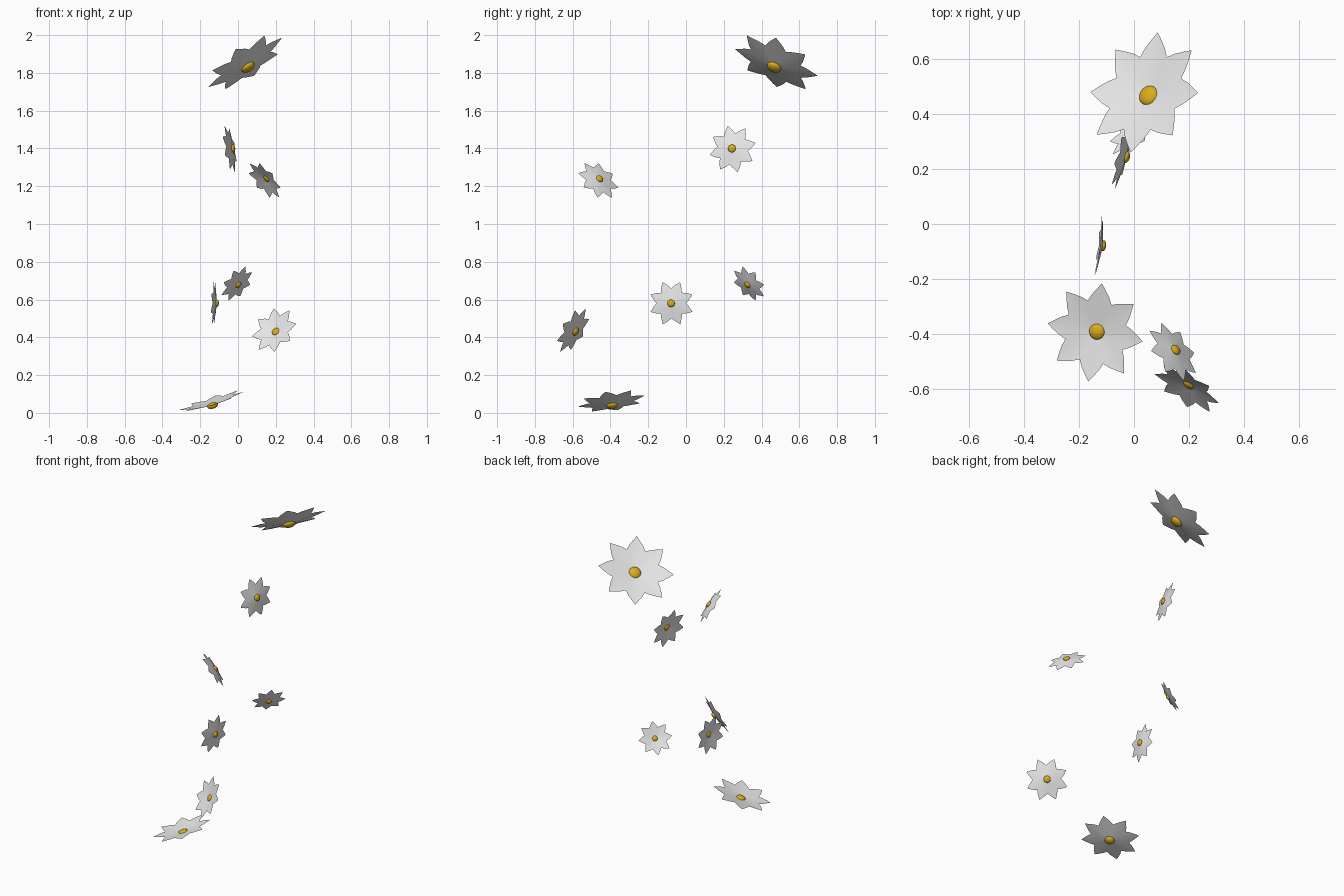
import bpy, bmesh, math
from mathutils import Vector, Matrix

if "Cube" in bpy.data.objects:
    bpy.data.objects.remove(bpy.data.objects["Cube"])


def material(name, rgb):
    m = bpy.data.materials.new(name)
    m.diffuse_color = (*rgb, 1)
    m.use_nodes = True
    m.node_tree.nodes["Principled BSDF"].inputs["Base Color"].default_value = m.diffuse_color
    return m


white = material("petal white", (0.80, 0.80, 0.80))
gold = material("golden yellow", (0.70, 0.42, 0.012))

PETALS = 8
# petal outline for a flower of radius 1: distance from centre, half width
OUTLINE = [(0.06, 0.03), (0.22, 0.10), (0.40, 0.18), (0.60, 0.25),
           (0.74, 0.185), (0.88, 0.09), (1.0, 0.0)]
CUP = 0.14       # how far the petal tips rise
FOLD = 0.02      # how far the petal edges rise over the midrib


def finish(bm, name, mat, matrix):
    me = bpy.data.meshes.new(name)
    bm.to_mesh(me)
    bm.free()
    me.materials.append(mat)
    me.transform(matrix)
    for p in me.polygons:
        p.use_smooth = True
    ob = bpy.data.objects.new(name, me)
    bpy.context.collection.objects.link(ob)
    return ob


def petal_ring(name, matrix):
    bm = bmesh.new()
    for i in range(PETALS):
        turn = Matrix.Rotation(i * math.tau / PETALS, 4, 'Z')
        rows = []
        for t, w in OUTLINE:
            h = CUP * t
            if w == 0:
                rows.append([bm.verts.new(turn @ Vector((t, 0, h)))])
            else:
                rows.append([bm.verts.new(turn @ Vector((t, s * w, h + abs(s) * FOLD * w / 0.25)))
                             for s in (-1, 0, 1)])
        for a, b in zip(rows, rows[1:]):
            for k in range(2):
                if len(b) == 1:
                    bm.faces.new((a[k], b[0], a[k + 1]))
                else:
                    bm.faces.new((a[k], b[k], b[k + 1], a[k + 1]))
    return finish(bm, name, white, matrix)


def flower_centre(name, matrix):
    bm = bmesh.new()
    bmesh.ops.create_uvsphere(bm, u_segments=20, v_segments=12, radius=1,
                              matrix=Matrix.Diagonal((0.165, 0.165, 0.09, 1)))
    return finish(bm, name, gold, matrix)


def flower(label, pos, normal, tip, radius):
    # frame: z along the cup direction, x towards one petal tip
    z = Vector(normal).normalized()
    x = Vector(tip)
    x = (x - z * x.dot(z)).normalized()
    y = z.cross(x)
    rot = Matrix((x, y, z)).transposed().to_4x4()
    m = Matrix.Translation(pos) @ rot @ Matrix.Scale(radius, 4)
    petal_ring(label + "_petals", m)
    flower_centre(label + "_centre", m)


# name, position, cup direction, direction of one petal, radius
flower("top_flower", (0.054, 0.466, 1.83), (-0.515, 0.366, 0.776), (0.176, 0.156, 0.043), 0.235)
flower("upper_flower", (-0.027, 0.243, 1.40), (-0.957, 0.239, -0.163), (0, 0.978, 0.21), 0.128)
flower("upper_front_flower", (0.152, -0.457, 1.24), (-0.68, -0.47, -0.57), (-0.041, 0.106, -0.039), 0.120)
flower("middle_back_flower", (0.003, 0.325, 0.677), (-0.62, 0.58, 0.52), (0.046, -0.034, 0.093), 0.106)
flower("middle_flower", (-0.112, -0.079, 0.58), (-0.99, 0.12, 0.03), (0, 0.38, 0.92), 0.121)
flower("lower_front_flower", (0.200, -0.584, 0.43), (-0.47, -0.76, 0.44), (0.113, -0.051, 0.032), 0.133)
flower("bottom_flower", (-0.134, -0.391, 0.039), (-0.29, -0.12, 0.95), (0.025, 0.178, 0.03), 0.182)
